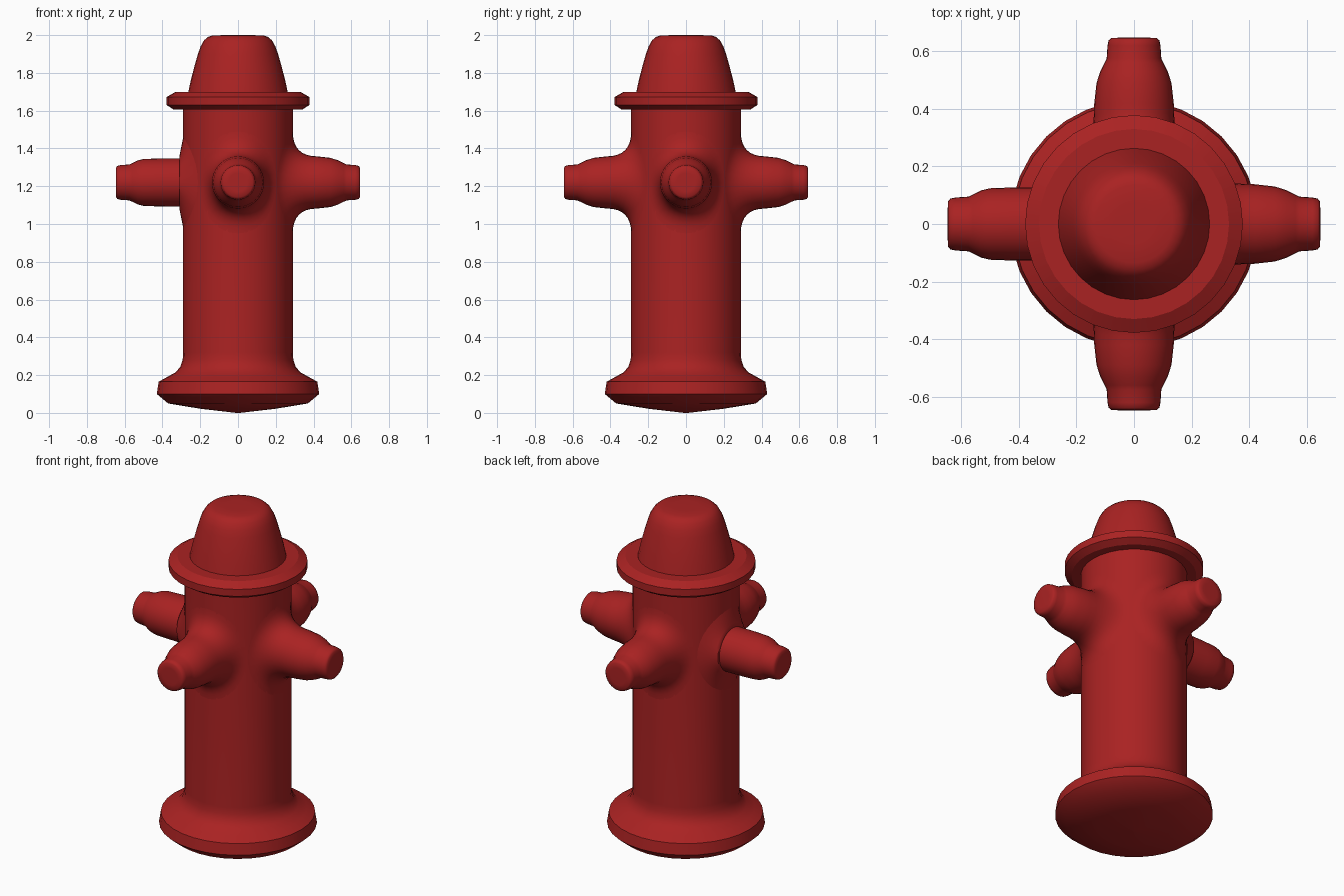
import bpy, bmesh
from math import pi, sin, cos, sqrt, radians
from mathutils import Matrix, Vector

if "Cube" in bpy.data.objects:
    bpy.data.objects.remove(bpy.data.objects["Cube"])

SEG = 32
BODY_R = 0.29
NOZZLE_Z = 1.22

red = bpy.data.materials.new("red_paint")
red.diffuse_color = (0.40, 0.016, 0.016, 1)
red.use_nodes = True
red.node_tree.nodes["Principled BSDF"].inputs["Base Color"].default_value = red.diffuse_color


def skin(name, rings, angle=40, cap_start=True, matrix=Matrix()):
    """Bridge a list of equal closed rings into one smooth-shaded object."""
    bm = bmesh.new()
    loops = [[bm.verts.new(p) for p in ring] for ring in rings]
    for a, b in zip(loops, loops[1:]):
        for i in range(len(a)):
            j = (i + 1) % len(a)
            bm.faces.new((a[i], a[j], b[j], b[i]))
    if cap_start:
        bm.faces.new(loops[0][::-1])
    bm.faces.new(loops[-1])
    bmesh.ops.recalc_face_normals(bm, faces=bm.faces)
    bm.transform(matrix)
    mesh = bpy.data.meshes.new(name)
    bm.to_mesh(mesh)
    bm.free()
    mesh.materials.append(red)
    obj = bpy.data.objects.new(name, mesh)
    bpy.context.collection.objects.link(obj)
    bpy.ops.object.select_all(action='DESELECT')
    obj.select_set(True)
    bpy.context.view_layer.objects.active = obj
    bpy.ops.object.shade_smooth_by_angle(angle=radians(angle))
    return obj


def lathe(name, profile, angle=40):
    turns = [2 * pi * i / SEG for i in range(SEG)]
    skin(name, [[(r * cos(t), r * sin(t), z) for t in turns] for r, z in profile], angle)


def nozzle(name, turn, profile, root_z, root_arc, bend):
    """Flare on the barrel surface blending into an outlet along local +x.
    bend: True curves the flare tightly, False keeps it a shallow swell."""
    turns = [2 * pi * i / SEG for i in range(SEG)]
    d0, r0 = profile[0]
    rings = []
    for k in range(9):
        s = k / 8
        ring = []
        for t in turns:
            y, z = r0 * cos(t), r0 * sin(t)
            th = root_arc * cos(t)
            root = Vector((BODY_R * cos(th), BODY_R * sin(th), root_z * sin(t)))
            neck = Vector((d0, y, z))
            ctrl = Vector((sqrt(BODY_R ** 2 - y * y), y, z)) if bend else (root + neck) / 2
            ring.append(root * (1 - s) ** 2 + ctrl * 2 * s * (1 - s) + neck * s * s)
        rings.append(ring)
    for d, r in profile[1:]:
        rings.append([(d, r * cos(t), r * sin(t)) for t in turns])
    place = Matrix.Translation((0, 0, NOZZLE_Z)) @ Matrix.Rotation(turn, 4, 'Z')
    skin(name, rings, 50, False, place)


# Foot flange and barrel
lathe("barrel", [(0.01, 0.0), (0.20, 0.022), (0.37, 0.05), (0.43, 0.10), (0.42, 0.165),
                 (0.375, 0.19), (0.33, 0.215), (0.305, 0.245), (0.293, 0.28),
                 (BODY_R, 0.32), (BODY_R, 1.62)], 35)

# Brim and bonnet
lathe("brim", [(0.27, 1.605), (0.34, 1.605), (0.378, 1.63), (0.378, 1.672),
               (0.33, 1.70), (0.25, 1.70)], 30)
lathe("bonnet", [(0.265, 1.69), (0.25, 1.76), (0.232, 1.83), (0.212, 1.90), (0.198, 1.94),
                 (0.18, 1.972), (0.16, 1.99), (0.135, 1.998), (0.07, 2.0)], 40)

# Outlets: three with flowing flares, one meeting the barrel at a sharp edge
TIP = [(0.53, 0.117), (0.56, 0.102), (0.575, 0.095), (0.62, 0.092),
       (0.638, 0.088), (0.646, 0.078), (0.647, 0.05)]
for name, turn in (("front_nozzle", -pi / 2), ("right_nozzle", 0), ("back_nozzle", pi / 2)):
    nozzle(name, turn, [(0.42, 0.138), (0.49, 0.130)] + TIP, 0.27, 0.78, True)
nozzle("left_nozzle", pi, [(0.31, 0.14), (0.311, 0.128), (0.42, 0.127), (0.50, 0.124)] + TIP,
       0.24, 0.75, False)
